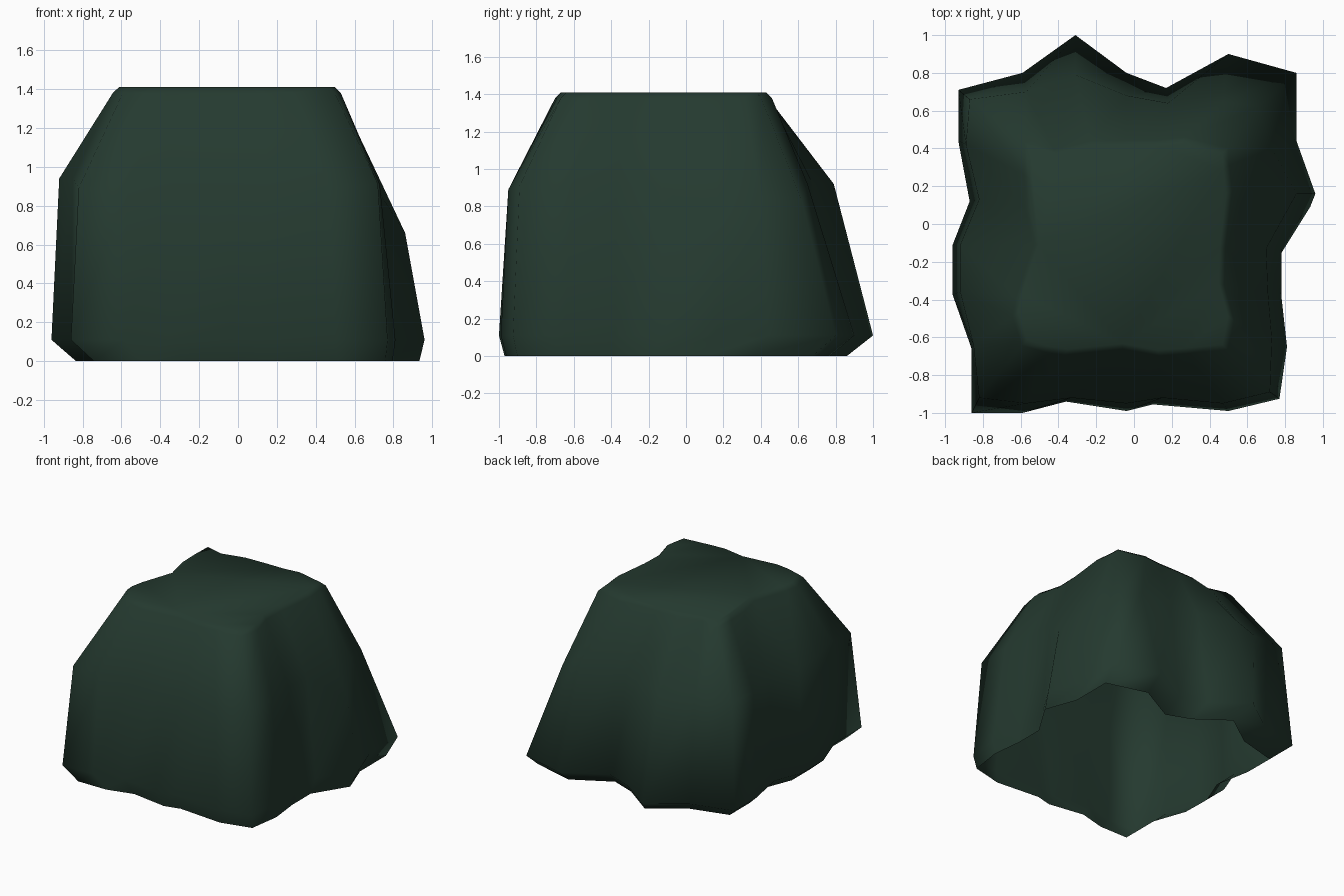
import bpy, bmesh

# Three outlines of the cloth, 24 fold columns each, counter-clockwise from
# the front-left corner; one line per side (front, right, back, left).
hem = [
    (-.86, -1), (-.59, -1), (-.36, -.94), (-.04, -.99), (.10, -.955), (.50, -.99),
    (.77, -.925), (.81, -.65), (.78, -.38), (.78, -.13), (.96, .16), (.86, .44),
    (.86, .80), (.50, .90), (.17, .72), (-.04, .80), (-.31, 1), (-.59, .80),
    (-.93, .71), (-.93, .44), (-.87, .12), (-.96, -.11), (-.96, -.375), (-.86, -.66)]
shoulder = [
    (-.82, -.92), (-.57, -.95), (-.33, -.92), (-.04, -.95), (.15, -.92), (.47, -.95),
    (.72, -.89), (.73, -.61), (.71, -.37), (.70, -.13), (.86, .16), (.73, .40),
    (.66, .62), (.47, .65), (.18, .64), (-.04, .68), (-.31, .79), (-.57, .70),
    (-.87, .66), (-.89, .42), (-.82, .13), (-.92, -.11), (-.92, -.36), (-.85, -.64)]
rim = [
    (-.58, -.63), (-.46, -.665), (-.36, -.68), (-.06, -.65), (.13, -.685), (.27, -.675),
    (.485, -.655), (.515, -.50), (.465, -.32), (.47, -.13), (.505, .17), (.49, .30),
    (.485, .39), (.26, .445), (.12, .43), (-.04, .43), (-.225, .425), (-.415, .38),
    (-.565, .42), (-.57, .25), (-.565, .08), (-.52, -.11), (-.61, -.38), (-.63, -.48)]

# Shoulder height: one value per side, with lower folds at the back-right
side_height = (.89, .91, .92, .94)
fold_height = {10: .66, 11: .85, 12: .83}


def grow(points, k, z):
    """Scale an outline about the middle of the flat top and lift it to z."""
    return [(-.06 + (x + .06) * k, -.115 + (y + .115) * k, z) for x, y in points]


# Rings from the tucked-in hem up to the flat top
rings = [
    [(x * .92 + .05, y * .915 - .055, 0) for x, y in hem],
    [(x, y, .11) for x, y in hem],
    [(x, y, fold_height.get(i, side_height[i // 6])) for i, (x, y) in enumerate(shoulder)],
    grow(rim, 1.025, 1.38),
    grow(rim, .97, 1.41),
]

# Draped cloth: open underneath, flat on top
bm = bmesh.new()
loops = [[bm.verts.new(p) for p in ring] for ring in rings]
n = len(hem)
for low, high in zip(loops, loops[1:]):
    for i in range(n):
        j = (i + 1) % n
        bm.faces.new((low[i], low[j], high[j], high[i]))
bm.faces.new(loops[-1])
for f in bm.faces:
    f.smooth = True

mesh = bpy.data.meshes.new("draped_cloth")
bm.to_mesh(mesh)
bm.free()
cloth = bpy.data.objects.new("draped_cloth", mesh)
bpy.context.collection.objects.link(cloth)

# Dark green fabric
mat = bpy.data.materials.new("dark_green_fabric")
mat.diffuse_color = (.018, .042, .029, 1)
mesh.materials.append(mat)
